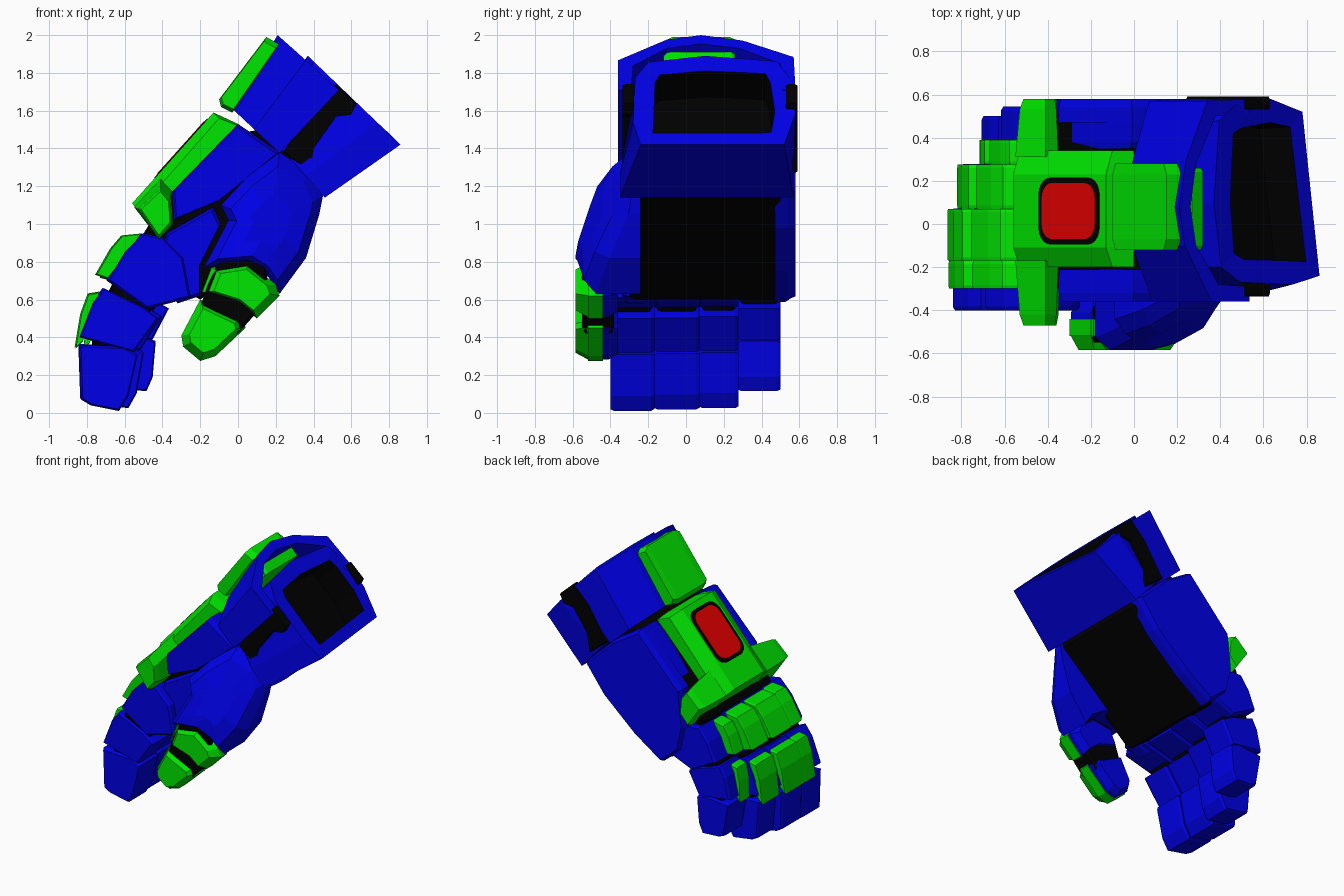
import bpy, bmesh, math
from mathutils import Vector

if "Cube" in bpy.data.objects:
    bpy.data.objects.remove(bpy.data.objects["Cube"])


def material(name, rgb):
    m = bpy.data.materials.new(name)
    m.diffuse_color = (*rgb, 1)
    m.use_nodes = True
    m.node_tree.nodes["Principled BSDF"].inputs["Base Color"].default_value = m.diffuse_color
    return m


BLUE = material("blue", (0, 0, 0.8))
GREEN = material("green", (0, 0.8, 0))
RED = material("red", (0.8, 0, 0))
BLACK = material("black", (0, 0, 0))


def loft(name, rings, mat, recess=None):
    """Skin equal-length rings of 3D points; recess = (inset, depth, material) hollows the last cap."""
    bm = bmesh.new()
    vs = [[bm.verts.new(p) for p in r] for r in rings]
    n = len(rings[0])
    for a, b in zip(vs, vs[1:]):
        for i in range(n):
            j = (i + 1) % n
            bm.faces.new((a[i], a[j], b[j], b[i]))
    bm.faces.new(vs[0])
    cap = bm.faces.new(vs[-1])
    bmesh.ops.recalc_face_normals(bm, faces=bm.faces[:])
    if recess:
        inset, depth, _ = recess
        bmesh.ops.inset_region(bm, faces=[cap], thickness=inset)
        push = cap.normal * -depth
        new = bmesh.ops.extrude_face_region(bm, geom=[cap])["geom"]
        bmesh.ops.translate(bm, vec=push, verts=[g for g in new if isinstance(g, bmesh.types.BMVert)])
        for f in {g for g in new if isinstance(g, bmesh.types.BMFace)}:
            for e in f.edges:
                for side in e.link_faces:
                    side.material_index = 1
        if cap.is_valid:
            bm.faces.remove(cap)
    me = bpy.data.meshes.new(name)
    bm.to_mesh(me)
    bm.free()
    me.materials.append(mat)
    if recess:
        me.materials.append(recess[2])
    ob = bpy.data.objects.new(name, me)
    bpy.context.collection.objects.link(ob)
    return ob


def shrink(pts, k):
    cx = sum(p[0] for p in pts) / len(pts)
    cz = sum(p[1] for p in pts) / len(pts)
    return [(cx + (x - cx) * k, cz + (z - cz) * k) for x, z in pts]


def prism(name, pts, y0, y1, mat, c=0.02, k0=0.92, k1=0.92):
    """Side-view outline extruded across y, with chamfered ends."""
    rings = []
    for y, k in ((y0, k0), (y0 + c, 1), (y1 - c, 1), (y1, k1)):
        rings.append([(x, y, z) for x, z in shrink(pts, k)])
    return loft(name, rings, mat)


def section(top, bottom, pts, skew=0):
    """Ring across the arm: pts are (y, t), t running from the back (top) to the palm (bottom)."""
    return [(top[0] + (bottom[0] - top[0]) * t - skew * t * max(0, y + 0.2), y,
             top[1] + (bottom[1] - top[1]) * t) for y, t in pts]


# --- cuff: outer shell over the back, inner sleeve with the arm opening
shell = [(-0.36, 0.5), (-0.36, 0.23), (-0.1, 0.04), (0.08, 0), (0.3, 0.05), (0.57, 0.2), (0.58, 0.5),
         (0.51, 0.5), (0.5, 0.26), (0.28, 0.12), (0.08, 0.08), (-0.1, 0.12), (-0.28, 0.28), (-0.29, 0.5)]
loft("cuff_shell", [section((-0.03, 1.61), (0.47, 1.14), shell),
                    section((0.21, 2.0), (0.86, 1.42), shell)], BLUE)
rim = [(-0.24, 1), (-0.28, 0.75), (-0.27, 0.25), (-0.2, 0.07), (0.1, 0), (0.48, 0.06), (0.55, 0.25), (0.58, 0.65), (0.52, 1)]
base = [(-0.35, 1), (-0.35, 0.75), (-0.28, 0.3), (-0.2, 0.15), (0.1, 0.08), (0.42, 0.12), (0.53, 0.25), (0.57, 0.65), (0.57, 1)]
loft("cuff_sleeve", [section((0.05, 1.6), (0.46, 1.14), base),
                     section((0.37, 1.89), (0.86, 1.42), rim, 0.11)], BLUE, recess=(0.11, 0.2, BLACK))
joint = [(0.24, 1.38), (0.38, 1.27), (0.4, 1.4), (0.52, 1.57), (0.6, 1.58), (0.63, 1.64), (0.52, 1.74), (0.4, 1.62)]
for side, ya, yb in (("near", -0.335, -0.27), ("far", 0.53, 0.59)):
    prism("cuff_joint_" + side, joint, ya, yb, BLACK, 0.015, 0.97, 0.97)
prism("cuff_inner_plate", [(0.27, 1.91), (0.32, 1.86), (0.12, 1.6), (0.05, 1.65)], -0.12, 0.26, GREEN)
prism("cuff_back_plate", [(0.15, 1.99), (0.22, 1.95), (-0.03, 1.59), (-0.09, 1.62), (-0.1, 1.66)],
      -0.12, 0.28, GREEN, 0.05, 0.9, 0.9)

# --- hand: black core, blue sides
prism("hand_core", [(0.0, 1.48), (0.12, 1.5), (0.44, 1.28), (0.42, 1.14), (0.1, 0.86), (-0.2, 0.6), (-0.35, 0.68),
                    (-0.5, 0.95), (-0.42, 1.08), (-0.06, 1.46)], -0.3, 0.5, BLACK, 0.03, 0.97, 0.97)
prism("hand_side_outer", [(-0.38, 0.9), (-0.35, 1.17), (-0.01, 1.53), (0.2, 1.4), (0.43, 1.18), (0.28, 0.98),
                          (0.02, 0.75), (-0.2, 0.6), (-0.34, 0.72)], 0.47, 0.58, BLUE, 0.04, 1, 0.96)
prism("hand_back_outer", [(-0.35, 1.15), (-0.01, 1.53), (0.1, 1.45), (-0.25, 1.08)], 0.35, 0.52, BLUE, 0.03)
prism("hand_side_inner", [(-0.34, 1.02), (-0.35, 1.17), (0.0, 1.53), (0.22, 1.38), (0.05, 1.24), (-0.1, 1.12)],
      -0.36, -0.21, BLUE, 0.04, 0.94, 0.98)
prism("thumb_web", [(-0.38, 0.95), (-0.13, 1.09), (-0.09, 1.0), (-0.2, 0.78), (-0.2, 0.62), (-0.32, 0.58), (-0.42, 0.75)],
      -0.34, -0.2, BLUE, 0.03)

# --- green plate on the back of the hand, with wings and a red window
back = [(-0.56, 1.11), (-0.13, 1.59), (0.0, 1.53), (-0.32, 1.2), (-0.4, 0.96), (-0.46, 0.98)]
edge = [(-0.53, 1.07), (-0.1, 1.56), (0.0, 1.52), (-0.32, 1.18), (-0.4, 0.95), (-0.45, 0.96)]
loft("back_plate", [[(x, y, z) for x, z in p] for y, p in ((-0.2, edge), (-0.11, back), (0.23, back), (0.34, edge))], GREEN)
wing_in = [(-0.55, 1.09), (-0.41, 1.24), (-0.35, 1.18), (-0.34, 1.0), (-0.42, 0.92)]
wing_out = [(-0.53, 1.08), (-0.41, 1.19), (-0.36, 1.13), (-0.35, 1.0), (-0.42, 0.92)]
for side, ya, yb in (("inner", -0.17, -0.47), ("outer", 0.31, 0.58)):
    ym = yb - math.copysign(0.05, yb)
    loft("knuckle_wing_" + side, [[(x, y, z) for x, z in p] for y, p in
         ((ya, wing_in), (ym, wing_out), (yb, shrink(wing_out, 0.85)))], GREEN)

u = Vector((0.43, 0, 0.48)).normalized()
nrm = Vector((-u.z, 0, u.x))
centre = Vector((-0.3, 0.06, 1.11 + 0.26 * 0.48 / 0.43))


def window(name, hu, hy, r, h, mat):
    ring = []
    for i, (su, sy) in enumerate(((1, 1), (-1, 1), (-1, -1), (1, -1))):
        for s in range(6):
            a = math.radians(90 * i + 18 * s)
            ring.append((su * (hu - r) + r * math.cos(a), sy * (hy - r) + r * math.sin(a)))
    loft(name, [[centre + u * a + Vector((0, b, 0)) + nrm * d for a, b in ring] for d in (-0.002, h)], mat)


window("window_frame", 0.21, 0.155, 0.08, 0.004, BLACK)
window("window_red", 0.185, 0.13, 0.07, 0.007, RED)

# --- thumb: rounded base, joint, green outer shells with blue inner side
base = [(0.22, 1.38), (0.39, 1.28), (0.45, 1.15), (0.43, 1.05), (0.36, 0.82), (0.22, 0.63), (0.16, 0.72),
        (0.05, 0.79), (-0.18, 0.77), (-0.05, 1.02), (-0.09, 1.1), (0.05, 1.25)]


def thumb_y(x, z):
    return -0.585 + 0.5 * max(0, x - 0.12) + 0.33 * max(0, z - 0.85)


loft("thumb_base", [[(x, -0.24, z) for x, z in base],
                    [(x, min(-0.29, thumb_y(x, z) + 0.06), z) for x, z in base],
                    [(x, thumb_y(x, z), z) for x, z in shrink(base, 0.8)],
                    [(x, thumb_y(x, z) - 0.005, z) for x, z in shrink(base, 0.4)]], BLUE)
prism("thumb_core", [(-0.08, 0.85), (0.15, 0.8), (0.16, 0.6), (0.0, 0.42), (-0.22, 0.5), (-0.16, 0.68)],
      -0.55, -0.38, BLACK)
middle = [(-0.14, 0.77), (0.05, 0.8), (0.2, 0.68), (0.22, 0.62), (0.1, 0.5), (0.0, 0.58), (-0.19, 0.64)]
tip = [(-0.2, 0.6), (-0.12, 0.56), (0.03, 0.49), (0.04, 0.45), (-0.12, 0.3), (-0.2, 0.275), (-0.29, 0.35), (-0.3, 0.41)]
for name, pts in (("middle", middle), ("tip", tip)):
    prism("thumb_%s_outer" % name, pts, -0.585, -0.44, GREEN, 0.08, 0.72, 1)
    prism("thumb_%s_inner" % name, shrink(pts, 0.95), -0.46, -0.36, BLUE, 0.05, 1, 0.8)

# --- fingers: three blue segments, black joints and green back plates, curled about the knuckle
SEGMENTS = {
    "proximal": [(-0.5, 0.95), (-0.6, 0.85), (-0.69, 0.7), (-0.48, 0.55), (-0.25, 0.61), (-0.29, 0.82), (-0.4, 0.93)],
    "middle": [(-0.71, 0.66), (-0.77, 0.58), (-0.84, 0.4), (-0.55, 0.32), (-0.42, 0.5), (-0.5, 0.56)],
    "tip": [(-0.84, 0.36), (-0.83, 0.07), (-0.78, 0.04), (-0.63, 0.01), (-0.58, 0.09), (-0.53, 0.31), (-0.6, 0.35)]}
JOINTS = [(-0.42, 0.9), (-0.62, 0.76), (-0.77, 0.45), (-0.76, 0.25), (-0.6, 0.2), (-0.55, 0.4), (-0.4, 0.64)]
PLATES = {
    "proximal": [(-0.51, 0.95), (-0.61, 0.94), (-0.67, 0.87), (-0.75, 0.73), (-0.69, 0.71), (-0.6, 0.83)],
    "middle": [(-0.73, 0.64), (-0.79, 0.63), (-0.83, 0.52), (-0.86, 0.34), (-0.82, 0.38), (-0.79, 0.52)]}


def curl(pts, angle, k, dx):
    c, s = math.cos(math.radians(angle)) * k, math.sin(math.radians(angle)) * k
    return [(-0.4 + dx + c * (x + 0.4) - s * (z - 0.85), 0.85 + s * (x + 0.4) + c * (z - 0.85)) for x, z in pts]


# name, y range, plate y range, curl, scale, shift
FINGERS = [("index", -0.4, -0.168, -0.3, -0.17, 0, 1, 0), ("second", -0.17, 0.073, -0.17, 0.07, 0, 0.99, -0.01),
           ("third", 0.07, 0.277, 0.07, 0.275, 3, 0.97, 0), ("little", 0.275, 0.5, 0.275, 0.39, 8, 0.85, 0.01)]
for f, y0, y1, p0, p1, angle, k, dx in FINGERS:
    for seg, pts in SEGMENTS.items():
        widen = 0.045 if f == "little" and seg == "proximal" else 0
        prism("%s_finger_%s" % (f, seg), curl(pts, angle, k, dx), y0, y1 + widen, BLUE, 0.018, 0.94, 0.94)
    prism(f + "_finger_joints", curl(JOINTS, angle, k, dx), y0 + 0.02, y1 - 0.02, BLACK)
    for seg, pts in PLATES.items():
        prism("%s_finger_%s_plate" % (f, seg), curl(pts, angle, k, dx), p0, p1, GREEN, 0.015, 0.95, 0.95)
